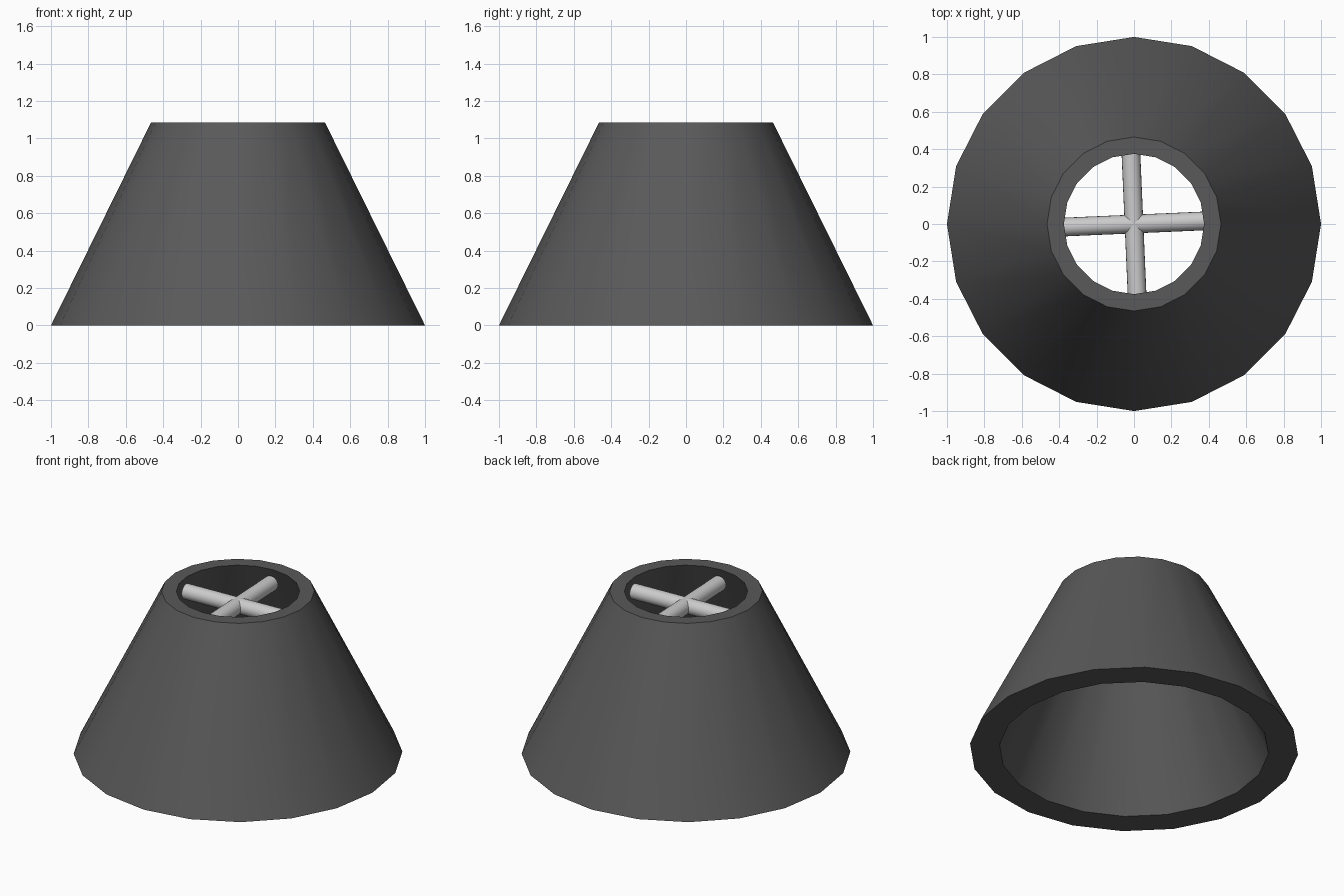
import bpy, bmesh
from math import radians, sin, cos, pi

if "Cube" in bpy.data.objects:
    bpy.data.objects.remove(bpy.data.objects["Cube"])

SIDES = 20
HEIGHT = 1.085


def smooth(obj):
    bpy.ops.object.select_all(action='DESELECT')
    obj.select_set(True)
    bpy.context.view_layer.objects.active = obj
    bpy.ops.object.shade_smooth_by_angle(angle=radians(30))


# Thick tapered shade: (radius, z) section turned into a closed ring
section = [(1.0, 0), (0.465, HEIGHT), (0.375, HEIGHT), (0.82, 0)]
bm = bmesh.new()
rings = [[bm.verts.new((r * cos(2 * pi * i / SIDES), r * sin(2 * pi * i / SIDES), z))
          for i in range(SIDES)] for r, z in section]
for k, a in enumerate(rings):
    b = rings[(k + 1) % len(rings)]
    for i in range(SIDES):
        j = (i + 1) % SIDES
        bm.faces.new((a[i], a[j], b[j], b[i]))
bmesh.ops.recalc_face_normals(bm, faces=bm.faces)
mesh = bpy.data.meshes.new("shade")
bm.to_mesh(mesh)
bm.free()
shade = bpy.data.objects.new("shade", mesh)
bpy.context.collection.objects.link(shade)
smooth(shade)

dark = bpy.data.materials.new("dark_grey")
dark.diffuse_color = (0.1, 0.1, 0.1, 1)
dark.use_nodes = True
dark.node_tree.nodes["Principled BSDF"].inputs["Base Color"].default_value = dark.diffuse_color
mesh.materials.append(dark)

# Crossed support rods just below the top opening, slightly turned
for n, turn in enumerate((2.5, 92.5)):
    bpy.ops.mesh.primitive_cylinder_add(
        vertices=SIDES, radius=0.05, depth=0.75, location=(0, 0, 0.99),
        rotation=(0, radians(90), radians(turn)))
    rod = bpy.context.object
    rod.name = f"support_rod_{n + 1}"
    smooth(rod)
